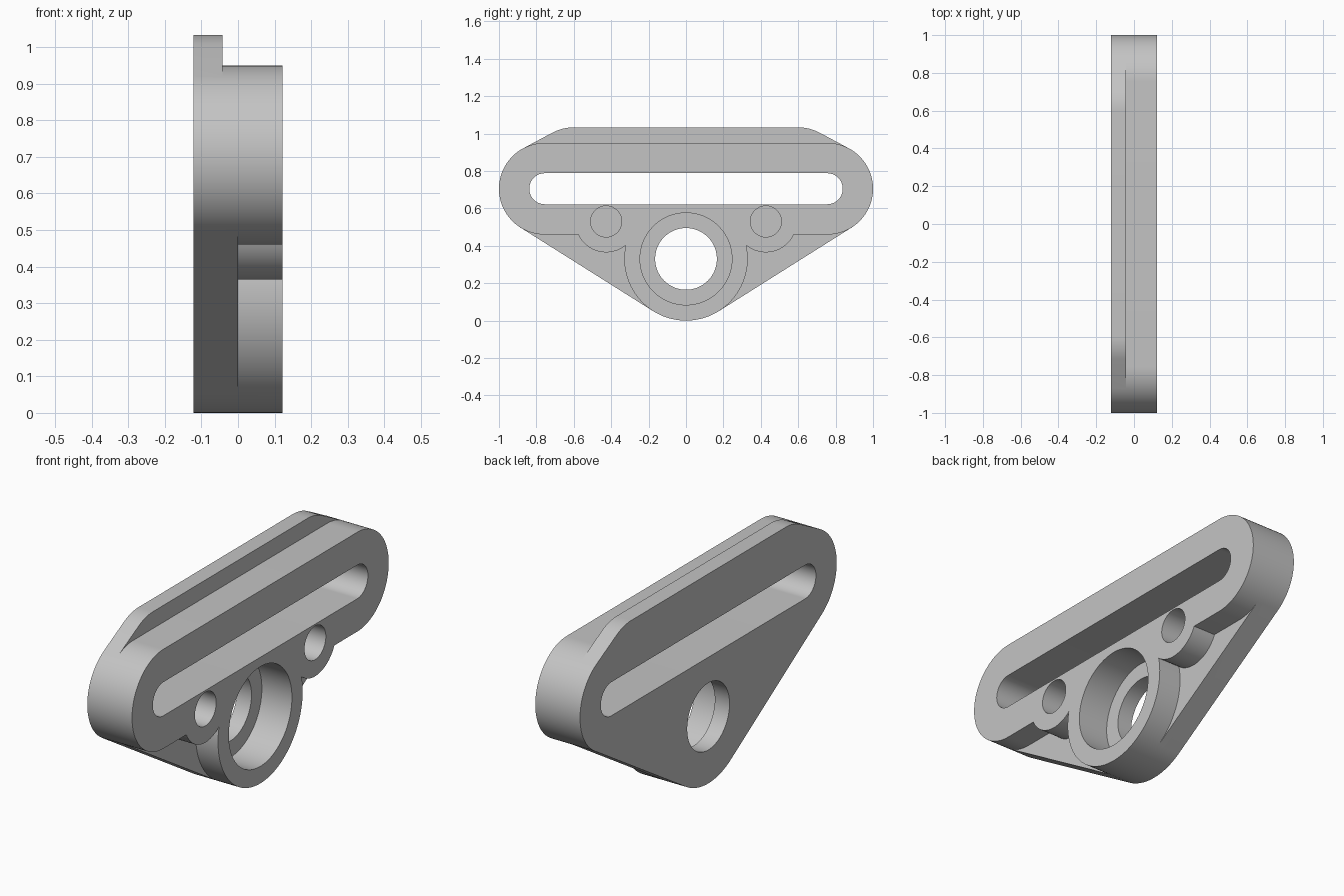
import bpy, bmesh, math
from mathutils import Vector

if "Cube" in bpy.data.objects:
    bpy.data.objects.remove(bpy.data.objects["Cube"])

# Depth levels along x: back face, lip front / pocket floor, plate front, front face
BACK, LIP, PLATE, FRONT = LEVELS = (-0.122, -0.042, 0.0, 0.122)

# Circle centres (y, z) and radii
BOSS, BOSS_R = (0.0, 0.33), 0.33
END, END_R = (0.755, 0.705), 0.245
LIP_C = (0.60, 0.788)
EAR, EAR_R = (0.427, 0.53), 0.165
SLOT_R, BORE_R, POCKET_R = 0.083, 0.165, 0.246


def arc(c, r, a0, a1):
    n = max(2, math.ceil(abs(a1 - a0) / math.radians(4)))
    return [(c[0] + r * math.cos(a0 + (a1 - a0) * i / n),
             c[1] + r * math.sin(a0 + (a1 - a0) * i / n)) for i in range(n + 1)]


def circle(c, r):
    return arc(c, r, 0, 2 * math.pi)[:-1]


def mirror(path):
    return [(-y, z) for y, z in reversed(path)]


def clean(path):
    out = []
    for p in path:
        if not out or math.dist(p, out[-1]) > 1e-4:
            out.append(p)
    if math.dist(out[0], out[-1]) < 1e-4:
        out.pop()
    return out


bm = bmesh.new()


def wall(path, x0, x1, closed=False):
    """Sweep a path along x, split at every level between x0 and x1."""
    xs = [x for x in LEVELS if x0 <= x <= x1]
    rows = [[bm.verts.new((x, y, z)) for y, z in path] for x in xs]
    n = len(path)
    for a, b in zip(rows, rows[1:]):
        for i in range(n if closed else n - 1):
            j = (i + 1) % n
            bm.faces.new((a[i], a[j], b[j], b[i])).smooth = True


def cap(x, *loops):
    """Flat face at depth x; loops after the first are holes."""
    edges = []
    for loop in loops:
        vs = [bm.verts.new((x, y, z)) for y, z in clean(loop)]
        edges += [bm.edges.new((vs[i - 1], vs[i])) for i in range(len(vs))]
    bmesh.ops.triangle_fill(bm, use_beauty=True, edges=edges, normal=Vector((1, 0, 0)))


# Tangent and intersection angles
Q = math.pi / 2
dy, dz = END[0] - BOSS[0], END[1] - BOSS[1]
low = math.atan2(dz, dy) - math.acos((BOSS_R - END_R) / math.hypot(dy, dz))
high = math.atan2(END[1] - LIP_C[1], END[0] - LIP_C[0]) + Q
ey, ez = EAR[0] - BOSS[0], EAR[1] - BOSS[1]
D = math.hypot(ey, ez)
meet = math.atan2(ez, ey) - math.acos((BOSS_R**2 - EAR_R**2 + D * D) / (2 * D * BOSS_R))
my, mz = BOSS[0] + BOSS_R * math.cos(meet), BOSS[1] + BOSS_R * math.sin(meet)
ear_a = math.atan2(mz - EAR[1], my - EAR[0])
ear_b = math.asin((END[1] - END_R - EAR[1]) / EAR_R)

# Right-hand outline pieces
bottom = arc(BOSS, BOSS_R, -Q, low)
end_side = arc(END, END_R, low, high)
end_top = arc(END, END_R, high, Q)
lip_top = [end_side[-1]] + arc(LIP_C, END_R, high, Q)
notch = clean(arc(BOSS, BOSS_R, low, meet) + arc(EAR, EAR_R, ear_a, ear_b)
              + arc(END, END_R, -Q, low))
hull_line = [bottom[-1], end_side[0]]

# Openings
slot = arc((END[0], END[1]), SLOT_R, -Q, Q)
slot = slot + mirror(slot)
bore, pocket = circle(BOSS, BORE_R), circle(BOSS, POCKET_R)
ears = [circle((s * EAR[0], EAR[1]), SLOT_R) for s in (1, -1)]

# Outer walls, both sides
for side in (lambda p: p, mirror):
    wall(side(bottom), BACK, FRONT)
    wall(side(hull_line), BACK, PLATE)
    wall(side(end_side), BACK, FRONT)
    wall(side(end_top), LIP, FRONT)
    wall(side(clean(lip_top)), BACK, LIP)
    wall(side(notch), PLATE, FRONT)
    cap(PLATE, side(notch))                     # plate face beside the boss
wall([end_top[-1], mirror(end_top)[0]], LIP, FRONT)
wall([lip_top[-1], mirror(lip_top)[0]], BACK, LIP)

# Opening walls and floors
wall(slot, BACK, FRONT, True)
wall(bore, BACK, LIP, True)
wall(pocket, LIP, FRONT, True)
cap(LIP, pocket, bore)
for hole in ears:
    wall(hole, LIP, FRONT, True)
    cap(LIP, hole)

# Back face, lip step and front face
back_half = bottom + end_side + lip_top
front_half = bottom + notch + end_side + end_top
cap(BACK, back_half + mirror(back_half), slot, bore)
cap(LIP, lip_top + mirror(lip_top) + list(reversed(end_top + mirror(end_top))))
cap(FRONT, front_half + mirror(front_half), slot, pocket, *ears)

bmesh.ops.remove_doubles(bm, verts=bm.verts, dist=1e-4)
bmesh.ops.recalc_face_normals(bm, faces=bm.faces)

# Slotted bracket
mesh = bpy.data.meshes.new("slotted_bracket")
bm.to_mesh(mesh)
bm.free()
obj = bpy.data.objects.new("slotted_bracket", mesh)
bpy.context.collection.objects.link(obj)
grey = bpy.data.materials.new("light_grey")
grey.diffuse_color = (0.55, 0.55, 0.55, 1)
grey.use_nodes = True
grey.node_tree.nodes["Principled BSDF"].inputs["Base Color"].default_value = grey.diffuse_color
mesh.materials.append(grey)
bpy.context.view_layer.objects.active = obj
obj.select_set(True)
bpy.ops.object.shade_smooth_by_angle(angle=math.radians(25))
